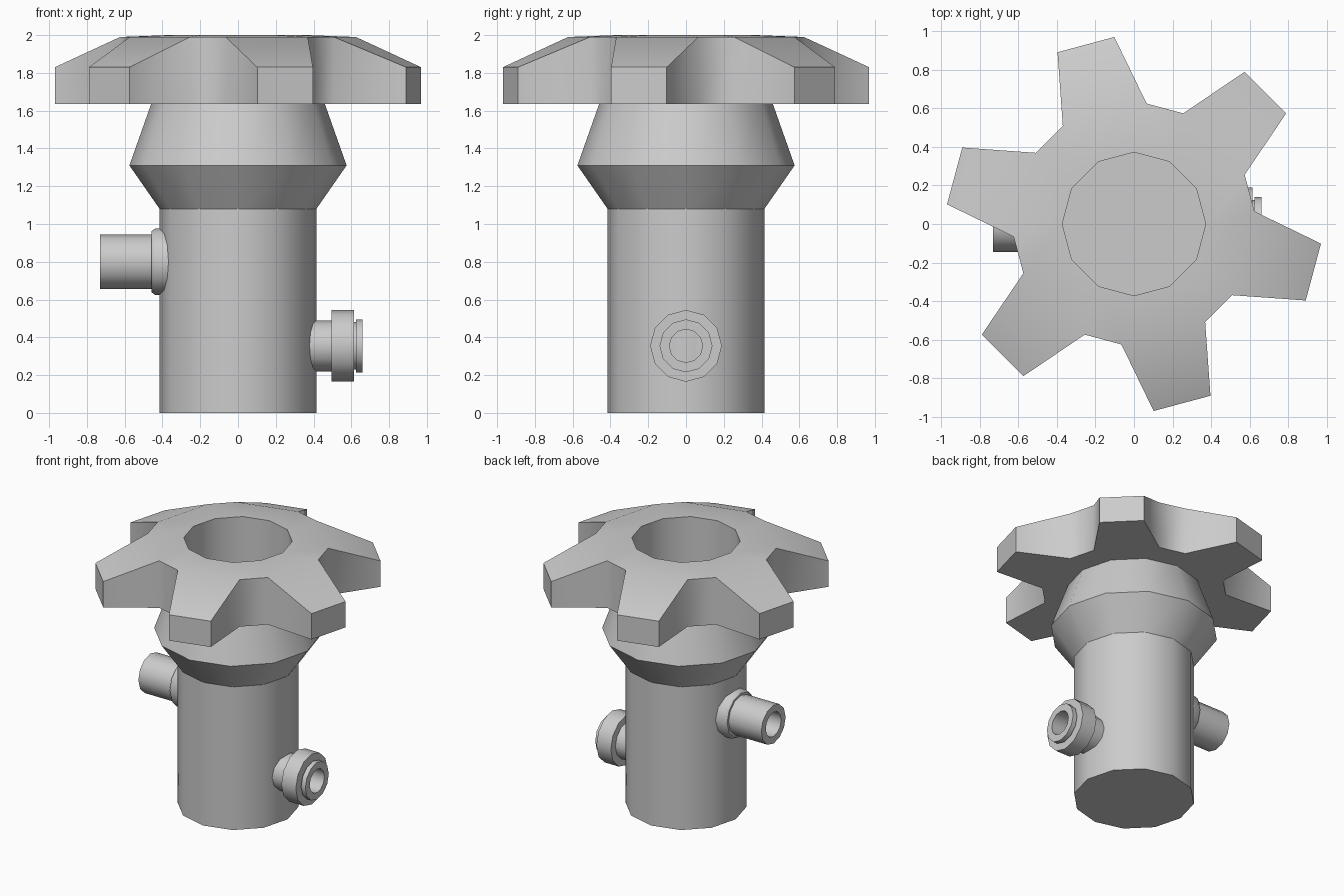
import bpy, bmesh
from math import sin, cos, pi, radians
from mathutils import Matrix

old = bpy.data.objects.get("Cube")
if old:
    bpy.data.objects.remove(old, do_unlink=True)

GREY = (0.6, 0.6, 0.6, 1)
metal = bpy.data.materials.new("plain grey metal")
metal.use_nodes = True
metal.diffuse_color = GREY
metal.node_tree.nodes["Principled BSDF"].inputs["Base Color"].default_value = GREY


def finish(bm, name, angle):
    bmesh.ops.recalc_face_normals(bm, faces=bm.faces)
    mesh = bpy.data.meshes.new(name)
    bm.to_mesh(mesh)
    bm.free()
    mesh.materials.append(metal)
    ob = bpy.data.objects.new(name, mesh)
    bpy.context.collection.objects.link(ob)
    bpy.ops.object.select_all(action='DESELECT')
    ob.select_set(True)
    bpy.context.view_layer.objects.active = ob
    bpy.ops.object.shade_smooth_by_angle(angle=radians(angle))
    return ob


def ring(bm, r, z, angles):
    return [bm.verts.new((r * cos(radians(a)), r * sin(radians(a)), z)) for a in angles]


def bridge(bm, a, b):
    n = len(a)
    for i in range(n):
        j = (i + 1) % n
        bm.faces.new((a[i], a[j], b[j], b[i]))


def lathe(name, profile, matrix=Matrix(), sides=12):
    """Turn (radius, height) points about z, cap both ends, then place."""
    bm = bmesh.new()
    angles = [i * 360 / sides for i in range(sides)]
    rings = [ring(bm, r, h, angles) for r, h in profile]
    for a, b in zip(rings, rings[1:]):
        bridge(bm, a, b)
    bm.faces.new(rings[0])
    bm.faces.new(rings[-1])
    bm.transform(matrix)
    return finish(bm, name, 40)


# Body and flared collar
lathe("body", [(0.415, 0), (0.415, 1.08)])
lathe("collar", [(0.415, 1.08), (0.575, 1.31), (0.46, 1.635)])

# Side pipes, turned to point along x, with blind bores
to_right = Matrix.Translation((0, 0, 0.355)) @ Matrix.Rotation(pi / 2, 4, 'Y')
lathe("left_nozzle", [(0.135, 0.3), (0.135, 0.495), (0.19, 0.495), (0.19, 0.615),
                      (0.125, 0.615), (0.125, 0.625), (0.14, 0.625), (0.14, 0.66),
                      (0.088, 0.66), (0.088, 0.4)], to_right)
to_left = Matrix.Translation((0, 0, 0.8)) @ Matrix.Rotation(-pi / 2, 4, 'Y')
lathe("right_pipe", [(0.175, 0.3), (0.175, 0.44), (0.162, 0.457), (0.145, 0.457),
                     (0.145, 0.73), (0.092, 0.73), (0.092, 0.42)], to_left)

# Six-armed hand wheel with a central socket
bm = bmesh.new()
hole_angles = [30 * i for i in range(12)]
root_angles = [60 * i + a for i in range(6) for a in (6, 24)]
tip_angles = [60 * i + a for i in range(6) for a in (36, 54)]
layers = []
for hole_z, root_z, tip_z in ((1.635, 1.635, 1.635), (2.0, 1.99, 1.83)):
    hole = ring(bm, 0.372, hole_z, hole_angles)
    root = ring(bm, 0.628, root_z, root_angles)
    tip = ring(bm, 0.975, tip_z, tip_angles)
    bridge(bm, hole, root)
    outline = []
    for i in range(0, 12, 2):
        arm = [root[i + 1], tip[i], tip[i + 1], root[(i + 2) % 12]]
        bm.faces.new(arm)
        outline += [root[i]] + arm[:3]
    layers.append((hole, outline))
bridge(bm, layers[0][0], layers[1][0])
bridge(bm, layers[0][1], layers[1][1])
finish(bm, "hand_wheel", 51)
